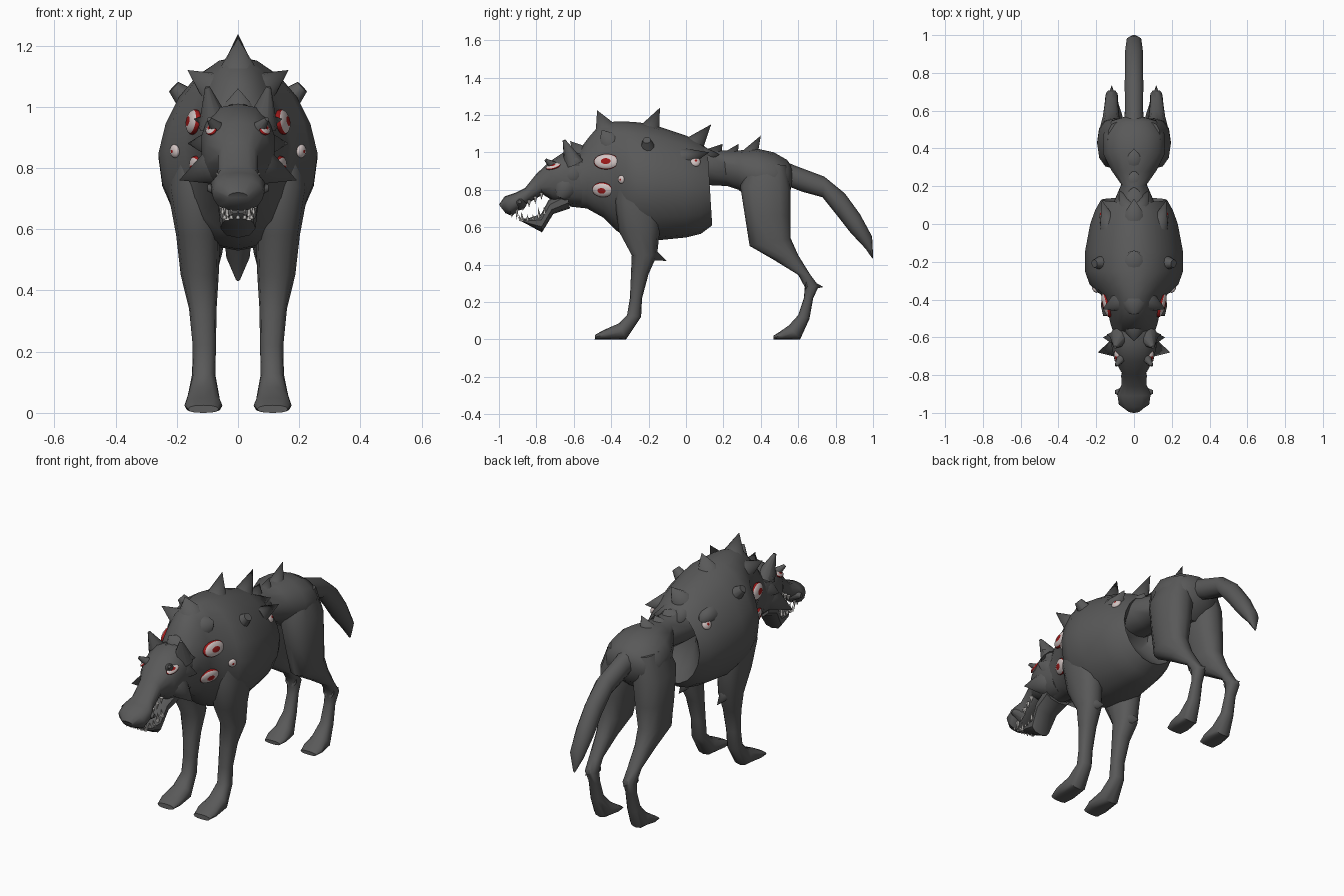
import bpy, bmesh, math
from mathutils import Vector, Matrix
from mathutils.bvhtree import BVHTree


def material(name, rgb):
    m = bpy.data.materials.new(name)
    m.diffuse_color = (*rgb, 1)
    return m


HIDE = material("dark grey hide", (0.1, 0.1, 0.1))
WHITE = material("pale eye white", (0.64, 0.55, 0.54))
RED = material("blood red", (0.34, 0.01, 0.01))
TOOTH = material("tooth ivory", (0.6, 0.58, 0.56))


def finish(bm, name, mats, mirror=False):
    bmesh.ops.recalc_face_normals(bm, faces=bm.faces)
    me = bpy.data.meshes.new(name)
    bm.to_mesh(me)
    bm.free()
    ob = bpy.data.objects.new(name, me)
    bpy.context.collection.objects.link(ob)
    for m in mats:
        me.materials.append(m)
    if mirror:
        ob.modifiers.new("mirror", 'MIRROR')
    return ob


def loft(name, rings, sides=14, p=1.0, egg=0.0):
    """Each ring spans two outline points (y,z)-(y,z) with half width w [and centre x]."""
    bm = bmesh.new()
    loops = []
    for r in rings:
        a, b = Vector((0, r[0], r[1])), Vector((0, r[2], r[3]))
        c, h = (a + b) / 2, (a - b) / 2
        c.x = r[5] if len(r) > 5 else 0
        loop = []
        for i in range(sides):
            t = 2 * math.pi * i / sides
            u = math.copysign(abs(math.cos(t)) ** p, math.cos(t))
            v = math.copysign(abs(math.sin(t)) ** p, math.sin(t))
            v *= 1 - egg * max(0, u)
            loop.append(bm.verts.new(c + h * u + Vector((r[4] * v, 0, 0))))
        loops.append(loop)
    for l0, l1 in zip(loops, loops[1:]):
        for i in range(sides):
            j = (i + 1) % sides
            bm.faces.new((l0[i], l0[j], l1[j], l1[i]))
    bm.faces.new(loops[0])
    bm.faces.new(loops[-1])
    bmesh.ops.recalc_face_normals(bm, faces=bm.faces)
    tree = BVHTree.FromBMesh(bm)
    finish(bm, name, [HIDE], len(rings[0]) > 5)
    return tree


def spikes(name, items, mat=HIDE, mirror=False, sides=10):
    """Cones given as (base, tip, base radius, tip radius)."""
    bm = bmesh.new()
    for base, tip, r, r2 in items:
        b, d = Vector(base), Vector(tip) - Vector(base)
        m = Matrix.Translation(b + d / 2) @ d.to_track_quat('Z', 'Y').to_matrix().to_4x4()
        bmesh.ops.create_cone(bm, cap_ends=True, segments=sides, radius1=r,
                              radius2=r2, depth=d.length, matrix=m)
    finish(bm, name, [mat], mirror)


def eye(name, tree, y, z, a, b, tilt=0.0, iris=0.33, rim=0.92):
    """Shallow lens set on the hide, with red iris and rim chosen by radius."""
    hit, n, _, _ = tree.ray_cast(Vector((1, y, z)), Vector((-1, 0, 0)))
    n = (n if n.x > 0 else -n)
    n.y *= 0.6
    n.normalize()
    side = Vector((0, 0, 1)).cross(n).normalized()
    up = n.cross(side)
    bm = bmesh.new()
    bmesh.ops.create_uvsphere(bm, u_segments=18, v_segments=24, radius=1)
    for f in bm.faces:
        c = f.calc_center_median()
        rad = math.hypot(c.x, c.y)
        f.material_index = 1 if rad < iris or rad > rim else 0
    rot = Matrix((side, up, n)).transposed().to_4x4()
    bm.transform(Matrix.Translation(hit) @ rot @ Matrix.Rotation(tilt, 4, 'Z')
                 @ Matrix.Diagonal((a, b, min(a, b) * 0.55, 1)))
    finish(bm, name, [WHITE, RED], True)


# hulking front body, hollowed at the torn rear end
torso = loft("torso", [
    (-.58, 1.0, -.62, .71, .10), (-.52, 1.08, -.53, .70, .125),
    (-.46, 1.15, -.44, .65, .142), (-.38, 1.165, -.37, .58, .175),
    (-.32, 1.165, -.32, .55, .235), (-.25, 1.16, -.25, .535, .26),
    (-.15, 1.14, -.15, .53, .26), (0, 1.09, 0, .545, .232),
    (.07, 1.055, .08, .565, .205), (.115, 1.02, .14, .61, .175),
    (.08, .99, .08, .67, .13), (.02, .96, .02, .75, .08)], sides=20, egg=.14)

# thin waist and haunches
loft("waist_and_haunches", [
    (0, 1.02, 0, .83, .12), (.11, 1.02, .12, .825, .11), (.2, 1.01, .22, .82, .068),
    (.28, 1.01, .28, .80, .12), (.38, 1.02, .36, .74, .168),
    (.47, 1.0, .48, .72, .168), (.54, .96, .555, .78, .12), (.57, .92, .57, .84, .04)])

# legs
loft("front_leg", [
    (-.36, .92, -.12, .88, .06, .15), (-.38, .74, -.13, .72, .09, .14),
    (-.36, .58, -.14, .58, .072, .13), (-.29, .45, -.155, .45, .062, .125),
    (-.295, .33, -.20, .35, .045, .115), (-.30, .22, -.235, .22, .038, .11),
    (-.315, .13, -.24, .12, .038, .112), (-.36, .085, -.32, 0, .054, .113),
    (-.44, .05, -.43, 0, .062, .113), (-.485, .025, -.488, 0, .05, .113)], p=.85, sides=12)
loft("hind_leg", [
    (.34, .95, .54, .93, .05, .09), (.29, .82, .56, .80, .095, .10),
    (.315, .66, .56, .66, .085, .11), (.34, .50, .56, .54, .068, .12),
    (.47, .425, .60, .45, .048, .122), (.60, .345, .665, .345, .036, .12),
    (.635, .28, .71, .285, .034, .118), (.63, .22, .68, .22, .03, .115),
    (.60, .13, .66, .11, .034, .115), (.55, .075, .61, 0, .05, .113),
    (.50, .04, .52, 0, .06, .113), (.468, .02, .468, 0, .048, .113)], p=.85, sides=12)

# tail
loft("tail", [
    (.49, .97, .52, .83, .06), (.58, .93, .62, .79, .05), (.74, .87, .73, .76, .052),
    (.85, .78, .81, .66, .05), (.93, .67, .88, .57, .05), (.995, .55, .96, .485, .04),
    (1.0, .45, .998, .43, .008)], sides=10)

# head
skull = loft("skull_and_muzzle", [
    (-.54, 1.0, -.56, .71, .11), (-.64, 1.01, -.65, .72, .122), (-.73, .95, -.71, .74, .105),
    (-.80, .885, -.765, .775, .066), (-.86, .81, -.85, .725, .068),
    (-.91, .785, -.89, .695, .09), (-.97, .765, -.93, .66, .082),
    (-1.0, .72, -.965, .675, .035)], p=.85)
loft("lower_jaw", [
    (-.64, .80, -.62, .70, .08), (-.735, .745, -.71, .67, .07), (-.775, .67, -.77, .572, .06),
    (-.85, .645, -.84, .61, .053), (-.90, .652, -.88, .63, .03)], sides=10, p=.85)
spikes("ears_and_cheek_spikes", [
    ((.075, -.60, .94), (.10, -.652, 1.065), .055, .008),
    ((.06, -.70, .92), (.095, -.75, .96), .03, .008),
    ((.04, -.64, .82), (.192, -.68, .76), .085, 0),
    ((.03, -.61, .88), (.165, -.60, .88), .085, 0),
    ((.03, -.60, .94), (.145, -.585, .96), .07, 0),
    ((.04, -.89, .73), (.10, -.89, .735), .04, .01)], mirror=True)

# spine, shoulder and joint spikes
spikes("spine_spikes", [
    ((0, -.41, 1.08), (0, -.475, 1.225), .085, 0), ((0, -.22, 1.06), (0, -.14, 1.238), .085, 0),
    ((0, .01, 1.0), (0, .135, 1.15), .075, 0), ((0, .12, .95), (0, .195, 1.045), .08, 0),
    ((0, .23, .96), (0, .28, 1.045), .055, 0), ((0, .32, .95), (0, .40, 1.09), .06, 0),
    ((0, -.54, .97), (0, -.62, 1.06), .07, 0)])
spikes("side_spikes", [
    ((.05, -.40, 1.04), (.165, -.45, 1.12), .075, 0),
    ((.13, -.20, .99), (.21, -.21, 1.065), .055, .022),
    ((.13, -.01, .97), (.17, .125, 1.0), .055, 0),
    ((.03, .08, .98), (.08, .18, .99), .06, 0),
    ((.12, -.22, .47), (.12, -.105, .42), .05, 0),
    ((.118, .64, .295), (.118, .735, .28), .035, 0)], mirror=True)

# eyes on shoulders, flanks and face
eye("upper_shoulder_eye", torso, -.425, .95, .07, .042)
eye("lower_shoulder_eye", torso, -.445, .80, .06, .041)
eye("small_shoulder_eye", torso, -.345, .855, .022, .022, iris=.2, rim=1.1)
eye("flank_eye", torso, .05, .95, .028, .028, iris=.25, rim=1.1)
eye("face_eye", skull, -.71, .925, .042, .02, tilt=.35)

# teeth: jaw rows on both sides plus front rows
side_teeth, front_teeth = [], []
for i in range(5):
    y = -.875 + i * .03
    x = .036 + i * .004
    z = .64 + max(0, i - 2) * .02
    side_teeth.append(((x, y, z - .01), (x, y - .005, z + (.045 if i in (0, 3) else .03)), .011, 0))
    y = -.905 + i * .033
    z = .69 + i * .02
    side_teeth.append(((x + .01, y, z + .015), (x + .008, y, z - (.05 if i == 0 else .025)), .012, 0))
for i in range(5):
    x = (i - 2) * .022
    front_teeth.append(((x, -.885, .635), (x, -.895, .668), .009, 0))
    front_teeth.append(((x, -.935, .68), (x, -.93, .648), .009, 0))
spikes("side_teeth", side_teeth, TOOTH, True, 5)
spikes("front_teeth", front_teeth, TOOTH, False, 5)

# smooth shading with sharp creases kept
bpy.ops.object.select_all(action='SELECT')
bpy.context.view_layer.objects.active = bpy.context.selected_objects[0]
bpy.ops.object.shade_smooth_by_angle(angle=math.radians(45))
